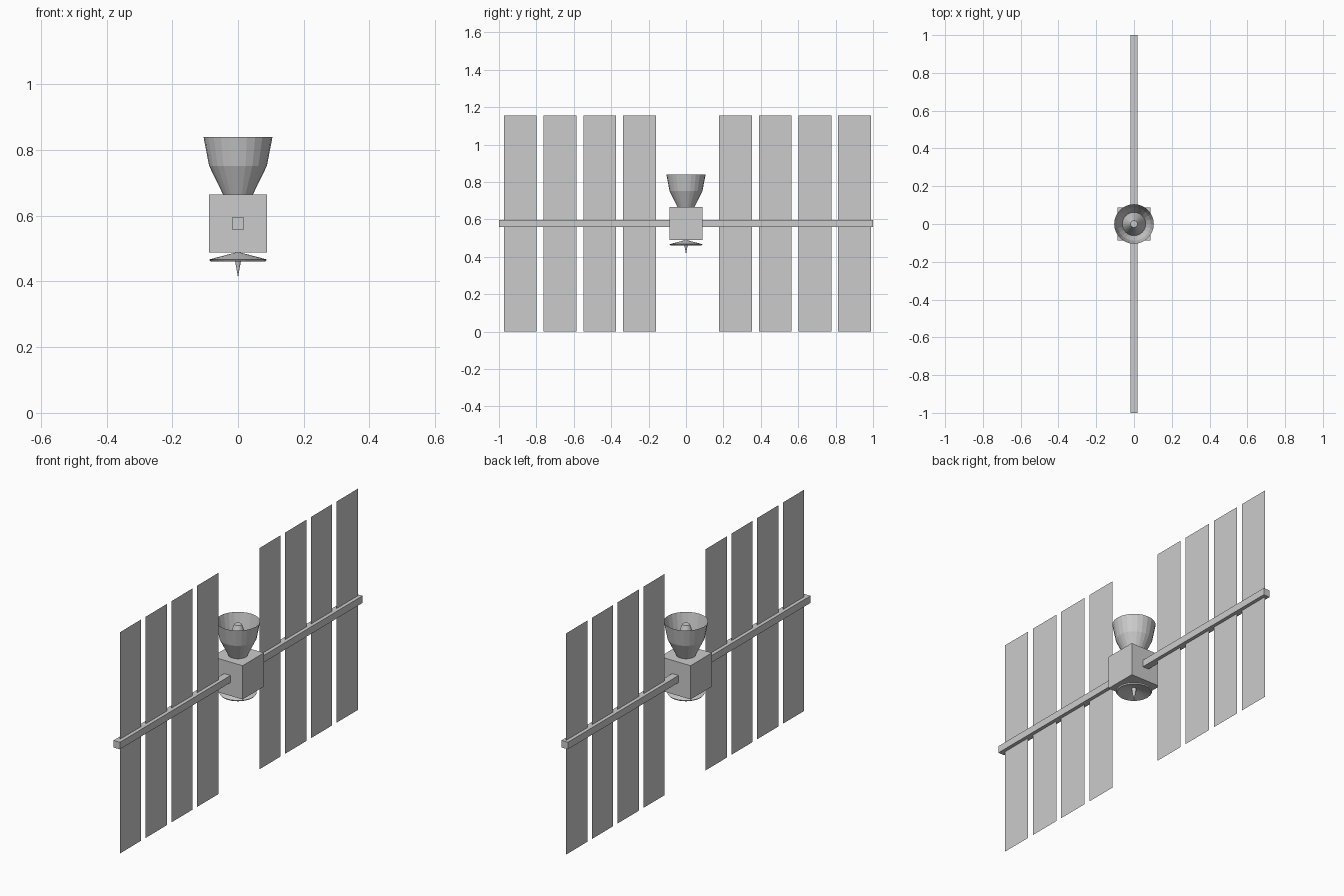
import bpy, bmesh, math
from mathutils import Vector

if "Cube" in bpy.data.objects:
    bpy.data.objects.remove(bpy.data.objects["Cube"])

MID = 0.577


def make_object(name, bm):
    bmesh.ops.remove_doubles(bm, verts=bm.verts, dist=1e-5)
    mesh = bpy.data.meshes.new(name)
    bm.to_mesh(mesh)
    bm.free()
    obj = bpy.data.objects.new(name, mesh)
    bpy.context.collection.objects.link(obj)
    return obj


def box(name, size, center):
    bm = bmesh.new()
    bmesh.ops.create_cube(bm, size=1)
    for v in bm.verts:
        v.co = Vector(center) + Vector(a * b for a, b in zip(v.co, size))
    return make_object(name, bm)


def lathe(name, profile, sides=24):
    """Spin an (r, z) profile around the z axis."""
    bm = bmesh.new()
    verts = [bm.verts.new((r, 0, z)) for r, z in profile]
    edges = [bm.edges.new(pair) for pair in zip(verts, verts[1:])]
    bmesh.ops.spin(bm, geom=verts + edges, cent=(0, 0, 0), axis=(0, 0, 1),
                   angle=math.tau, steps=sides, use_merge=True)
    return make_object(name, bm)


def panel(name, y0, y1, z0, z1):
    bm = bmesh.new()
    bm.faces.new([bm.verts.new((0, y, z))
                  for y, z in ((y0, z0), (y1, z0), (y1, z1), (y0, z1))])
    return make_object(name, bm)


# Central body and the boom running through it
box("body", (0.176, 0.176, 0.176), (0, 0, MID))
box("boom", (0.037, 2.0, 0.037), (0, 0, MID))

# Thin solar panels, four on each wing
for side, start in (("left", -0.973), ("right", 0.177)):
    for i in range(4):
        y = start + i * 0.2123
        panel(f"solar_panel_{side}_{i + 1}", y, y + 0.175, 0, 2 * MID)

# Open horn on top with its inner feed cone
lathe("horn", [(0.045, 0.664), (0.088, 0.752), (0.105, 0.84)])
lathe("horn_feed", [(0.062, 0.70), (0.018, 0.825), (0, 0.825)])

# Shallow dish underneath with a pointed antenna
lathe("dish", [(0, 0.490), (0.088, 0.467), (0.083, 0.461), (0, 0.484)])
lathe("dish_antenna", [(0, 0.413), (0.013, 0.484)], 12)
